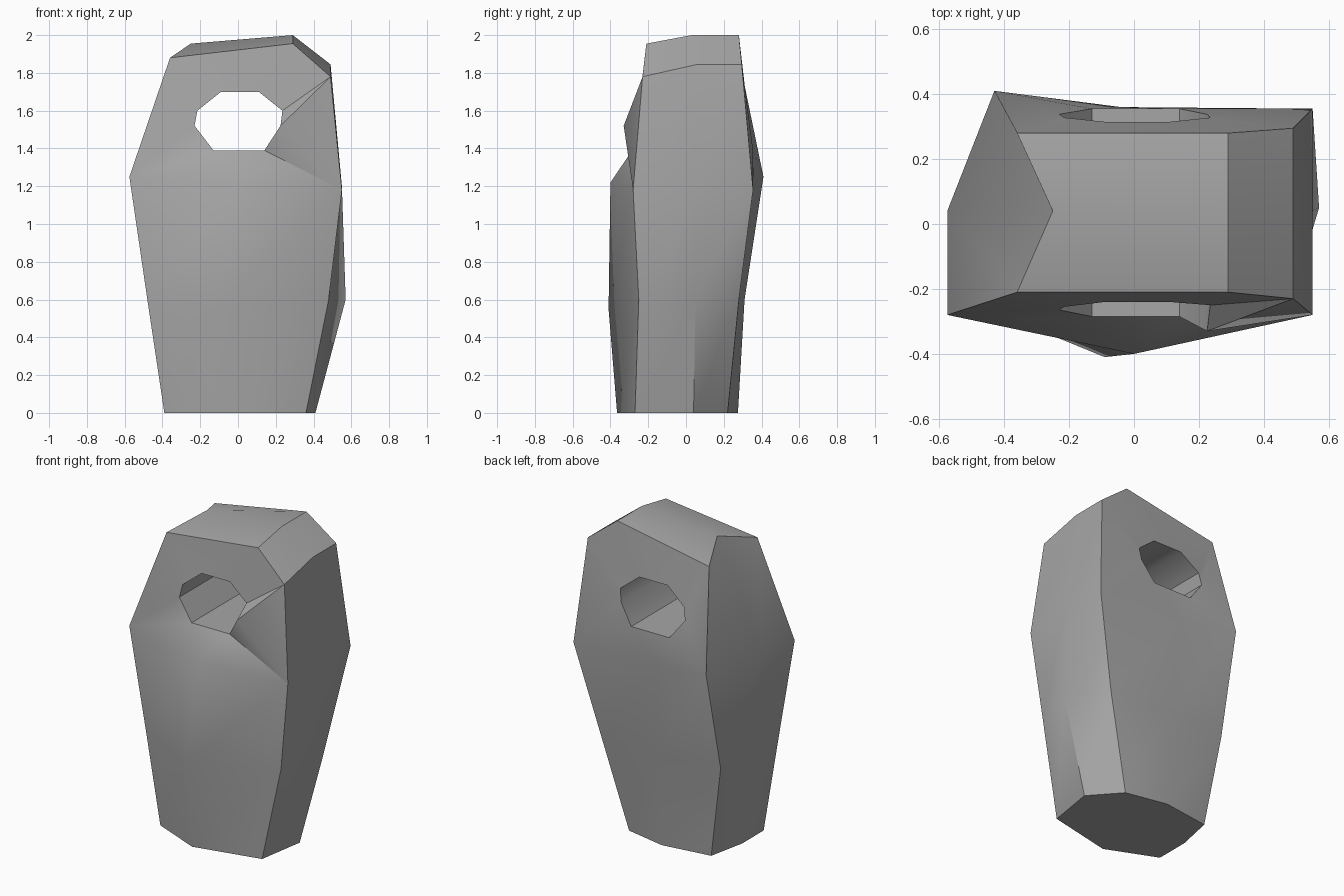
import bpy
import bmesh
import math

cube = bpy.data.objects.get("Cube")
if cube:
    bpy.data.objects.remove(cube, do_unlink=True)

# Stone material
stone = bpy.data.materials.new("stone grey")
stone.use_nodes = True
grey = (0.38, 0.38, 0.38, 1)
stone.diffuse_color = grey
stone.node_tree.nodes["Principled BSDF"].inputs["Base Color"].default_value = grey

bm = bmesh.new()


def ring(points):
    return [bm.verts.new(p) for p in points]


def skin(lower, upper, sides):
    """Quads between two rings on the chosen sides."""
    for i in sides:
        j = (i + 1) % len(lower)
        bm.faces.new((lower[i], lower[j], upper[j], upper[i]))


def loop_edges(loop):
    edges = []
    for a, b in zip(loop, loop[1:] + loop[:1]):
        edges.append(bm.edges.get((a, b)) or bm.edges.new((a, b)))
    return edges


# Rings run: front corner -x, front middle, front corner +x, +x side,
# back corner +x, back middle, back corner -x, -x side
base = ring([(-.39, -.23, 0), (-.07, -.365, 0), (.36, -.27, 0), (.41, .04, 0),
             (.25, .22, 0), (-.02, .275, 0), (-.34, .23, 0), (-.39, -.01, 0)])
waist = ring([(-.48, -.25, .6), (-.09, -.41, .55), (.48, -.25, .6), (.57, .05, .6),
              (.41, .28, .6), (-.02, .31, .6), (-.435, .27, .6), (-.48, .02, .6)])
chest = ring([(-.575, -.28, 1.25), (0, -.4, 1.22), (.55, -.28, 1.18), (.55, .04, 1.2),
              (.55, .355, 1.18), (-.04, .36, 1.2), (-.43, .41, 1.25), (-.575, .04, 1.25)])
crown = ring([(-.36, -.21, 1.88), (.29, -.21, 1.955), (.49, -.23, 1.78), (.49, .06, 1.845),
              (.49, .295, 1.845), (.29, .28, 2), (-.36, .28, 1.88), (-.25, .04, 1.955)])
ridge = bm.verts.new((.29, .03, 2))

# Body sides, bottom, and the upper ends beside the pierced faces
bm.faces.new(base[::-1])
skin(base, waist, range(8))
skin(waist, chest, range(8))
skin(chest, crown, (2, 3, 6, 7))

# Sloped roof and its chamfered shoulder
fl, f, fr, r, br, b, bl, l = crown
for face in ((fl, f, ridge, l), (l, ridge, b, bl), (f, fr, r, ridge), (ridge, r, br, b)):
    bm.faces.new(face)

# Hole through the upper part: rim outline with front depth
rim = [(-.13, 1.39, -.285), (.14, 1.39, -.285), (.225, 1.52, -.33), (.235, 1.6, -.25),
       (.11, 1.7, -.24), (-.09, 1.7, -.24), (-.215, 1.6, -.255), (-.23, 1.52, -.265)]
front_rim = ring([(x, y, z) for x, z, y in rim])
back_rim = ring([(x, .355 - .13 * (z - 1.39), z) for x, z, y in rim])
skin(front_rim, back_rim, range(8))

# Front and back faces around the hole
for start, hole, side in ((0, front_rim, -1), (4, back_rim, 1)):
    outline = chest[start:start + 3] + crown[start:start + 3][::-1]
    bmesh.ops.triangle_fill(bm, edges=loop_edges(outline) + loop_edges(hole),
                            use_beauty=True, normal=(0, side, 0))

bmesh.ops.recalc_face_normals(bm, faces=bm.faces[:])
mesh = bpy.data.meshes.new("pierced_stone")
bm.to_mesh(mesh)
bm.free()
mesh.materials.append(stone)
obj = bpy.data.objects.new("pierced_stone", mesh)
bpy.context.collection.objects.link(obj)

# Smooth shading with crisp corners
bpy.ops.object.select_all(action="DESELECT")
obj.select_set(True)
bpy.context.view_layer.objects.active = obj
bpy.ops.object.shade_smooth_by_angle(angle=math.radians(40))
